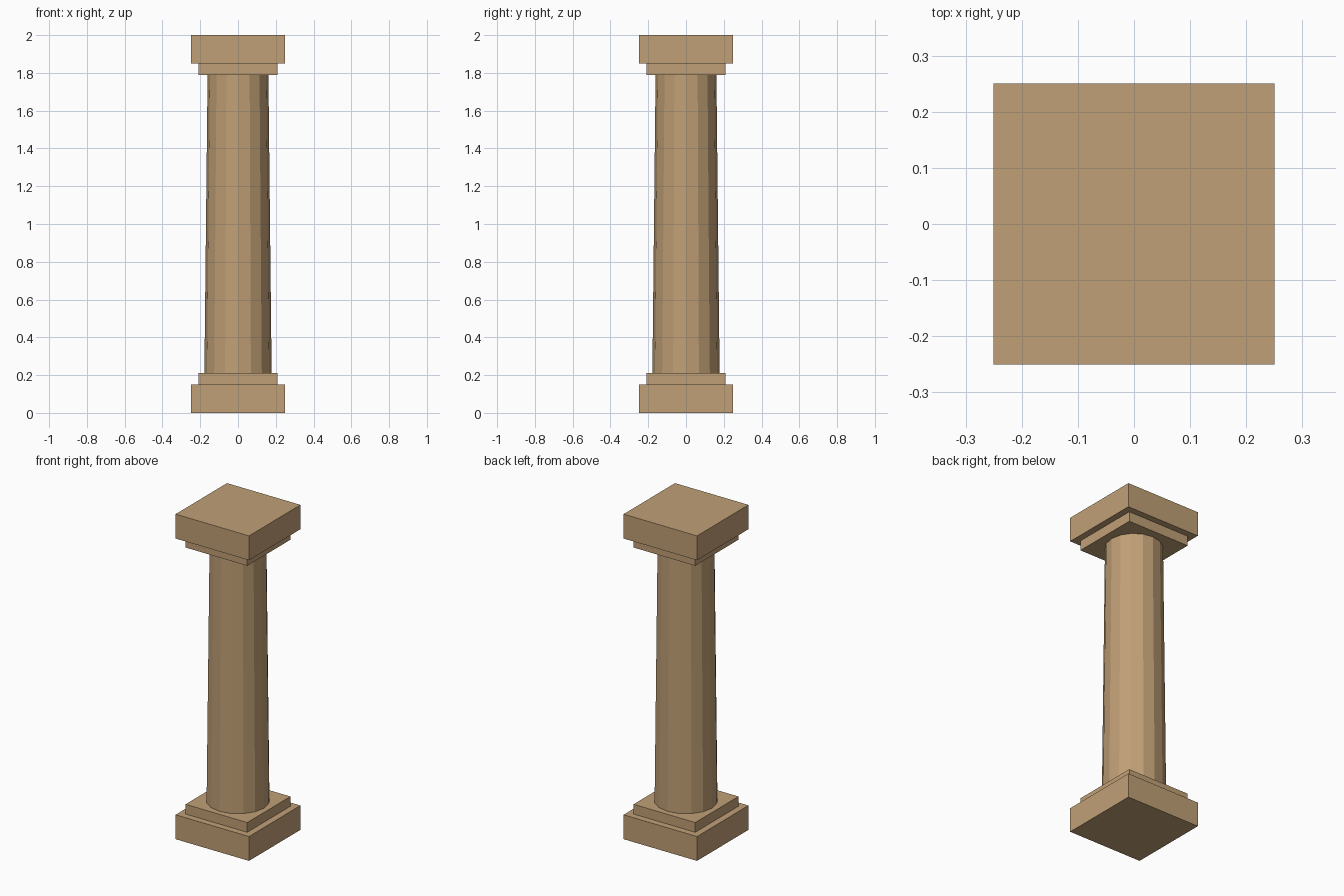
import bpy
import bmesh
from mathutils import Matrix

if "Cube" in bpy.data.objects:
    bpy.data.objects.remove(bpy.data.objects["Cube"])

stone = bpy.data.materials.new("tan stone")
stone.diffuse_color = (0.53, 0.35, 0.18, 1)
stone.use_nodes = True
stone.node_tree.nodes["Principled BSDF"].inputs["Base Color"].default_value = stone.diffuse_color


def add_object(name, bm):
    mesh = bpy.data.meshes.new(name)
    bm.to_mesh(mesh)
    bm.free()
    mesh.materials.append(stone)
    bpy.context.collection.objects.link(bpy.data.objects.new(name, mesh))


def slab(name, half, z0, z1):
    bm = bmesh.new()
    size = Matrix.Diagonal((2 * half, 2 * half, z1 - z0, 1))
    bmesh.ops.create_cube(bm, size=1, matrix=Matrix.Translation((0, 0, (z0 + z1) / 2)) @ size)
    add_object(name, bm)


# Square steps, the same at the foot and the head
slab("base_plinth", 0.25, 0, 0.15)
slab("base_step", 0.21, 0.15, 0.21)
slab("capital_step", 0.21, 1.79, 1.85)
slab("capital_slab", 0.25, 1.85, 2)

# Tapered shaft with sixteen flat sides
bm = bmesh.new()
bmesh.ops.create_cone(bm, cap_ends=True, segments=16, radius1=0.178, radius2=0.161,
                      depth=1.58, matrix=Matrix.Translation((0, 0, 1)))
add_object("shaft", bm)
